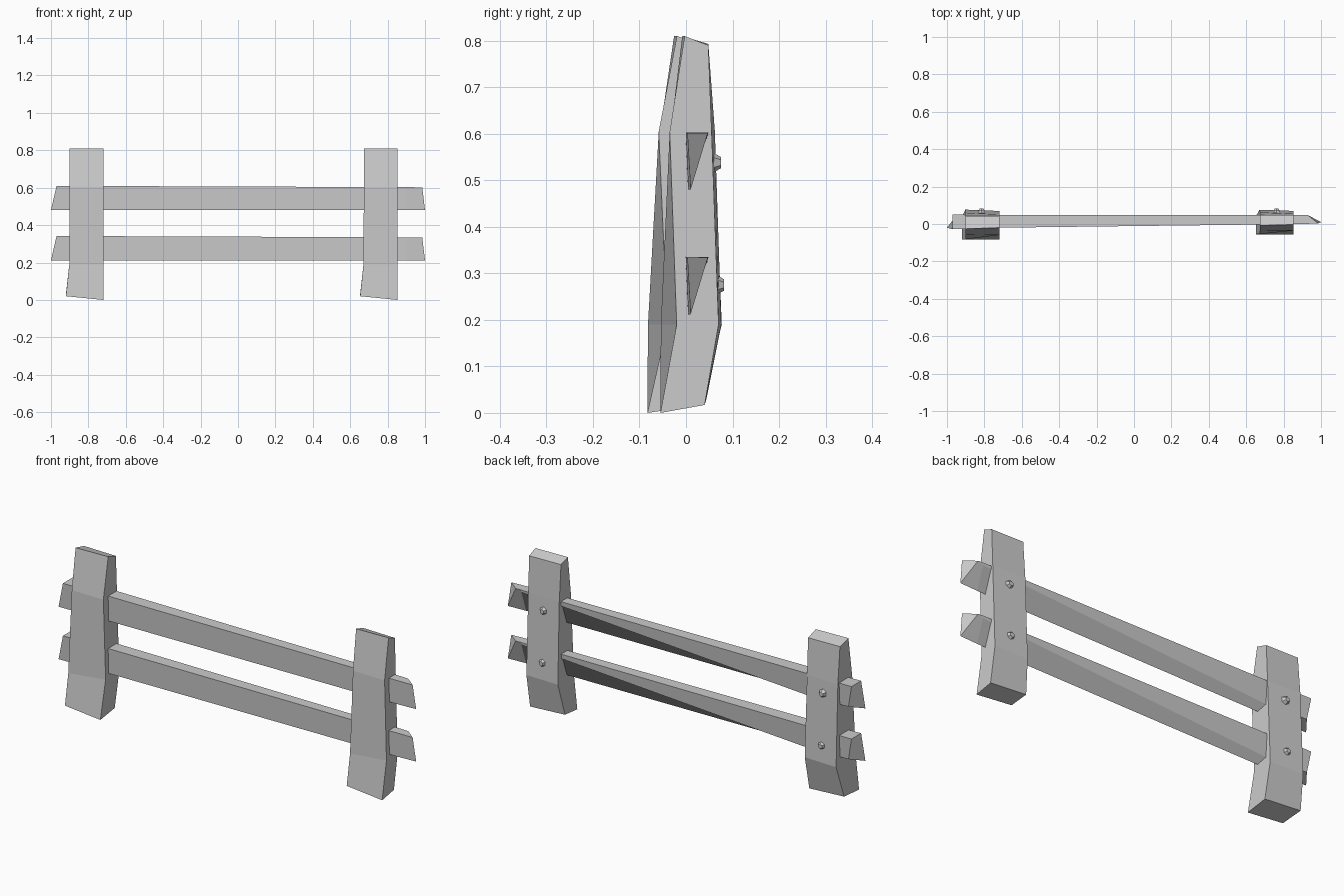
import bpy, bmesh
from math import radians
from mathutils import Matrix

if "Cube" in bpy.data.objects:
    bpy.data.objects.remove(bpy.data.objects["Cube"])


def loft(name, rings):
    """Flat-faced solid through a list of four-cornered rings."""
    bm = bmesh.new()
    loops = [[bm.verts.new(p) for p in ring] for ring in rings]
    for a, b in zip(loops, loops[1:]):
        for i in range(4):
            j = (i + 1) % 4
            bm.faces.new((a[i], a[j], b[j], b[i]))
    bm.faces.new(loops[0][::-1])
    bm.faces.new(loops[-1])
    bmesh.ops.remove_doubles(bm, verts=bm.verts, dist=0.0005)
    bmesh.ops.recalc_face_normals(bm, faces=bm.faces)
    mesh = bpy.data.meshes.new(name)
    bm.to_mesh(mesh)
    bm.free()
    ob = bpy.data.objects.new(name, mesh)
    bpy.context.collection.objects.link(ob)
    return ob


# Post sections: front left, front right, back right, back left
POST = [
    [(-.11, -.055, .02), (.09, -.055, 0), (.09, .04, .017), (-.11, .044, .03)],
    [(-.092, -.054, .19), (.09, -.02, .19), (.09, .07, .19), (-.092, .076, .19)],
    [(-.09, -.033, .605), (.09, -.035, .605), (.09, .055, .605), (-.09, .062, .605)],
    [(-.09, -.008, .81), (.09, -.003, .81), (.09, .048, .79), (-.09, .048, .793)],
]


def post(name, x, depth):
    loft(name, [[(x + px, .072 + (py - .072) * depth, pz) for px, py, pz in ring]
                for ring in POST])


post("left_post", -.81, 1.22)
post("right_post", .763, 1.0)


# Rails: squared at the left, worn to a triangular section at the right
def rail(name, z):
    loft(name, [
        [(-1, -.02, z), (-.95, .045, z + .02), (-.97, .05, z + .13), (-.97, -.028, z + .13)],
        [(-.74, -.016, z), (-.74, .04, z + .012), (-.74, .048, z + .129), (-.74, -.02, z + .129)],
        [(.9, .005, z), (.9, .045, z + .113), (.9, .048, z + .123), (.9, .0, z + .123)],
        [(1, .01, z), (.93, .047, z + .122), (.93, .047, z + .122), (.985, .003, z + .122)],
    ])


rail("lower_rail", .212)
rail("upper_rail", .48)

# Faceted bolt heads on the back of each post
for side, x in (("left", -.815), ("right", .763)):
    for level, z, y in (("lower", .275, .069), ("upper", .538, .062)):
        bm = bmesh.new()
        bmesh.ops.create_cone(bm, cap_ends=True, segments=6, radius1=.027,
                              radius2=.012, depth=.026,
                              matrix=Matrix.Rotation(radians(-90), 4, 'X'))
        mesh = bpy.data.meshes.new("bolt")
        bm.to_mesh(mesh)
        bm.free()
        ob = bpy.data.objects.new(f"{side}_{level}_bolt", mesh)
        ob.location = (x, y, z)
        bpy.context.collection.objects.link(ob)
